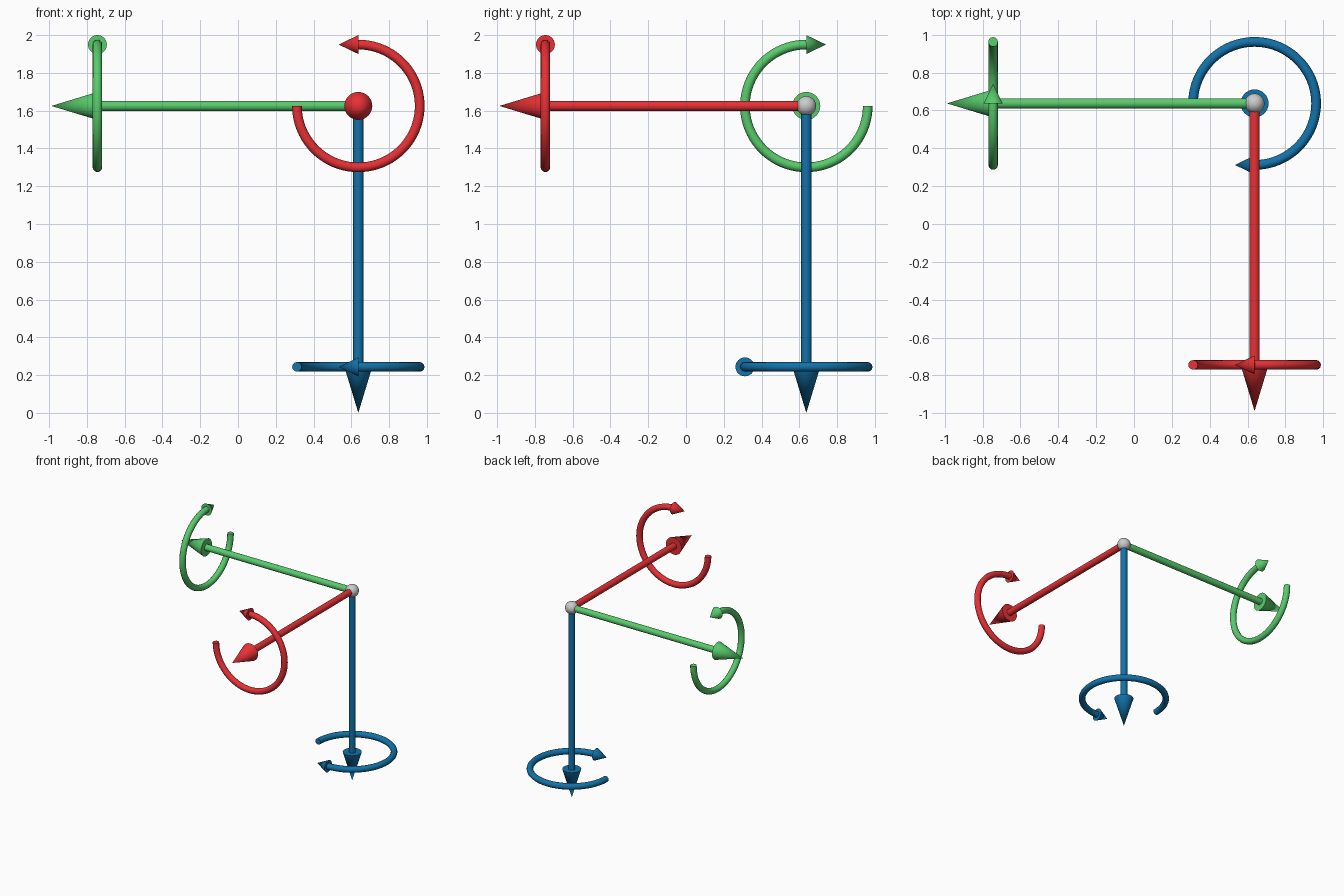
import bpy
from math import pi, sin, cos, radians
from mathutils import Vector as V

if "Cube" in bpy.data.objects:
    bpy.data.objects.remove(bpy.data.objects["Cube"])

S = 1.625                       # length of one axis arrow
O = V((0.637, 0.637, S))        # shared origin of the three axes
SHAFT = 0.85 * S                # shaft length, also where the ring sits
RING = 0.2 * S


def paint(ob, mat):
    ob.data.materials.append(mat)
    bpy.context.view_layer.objects.active = ob
    bpy.ops.object.select_all(action='DESELECT')
    ob.select_set(True)
    bpy.ops.object.shade_smooth_by_angle(angle=radians(40))


def cone(name, base, direction, length, r1, r2, mat):
    """Cylinder or cone running from base along direction."""
    bpy.ops.mesh.primitive_cone_add(
        vertices=32, radius1=r1, radius2=r2, depth=length,
        location=base + direction * length / 2,
        rotation=direction.to_track_quat('Z', 'Y').to_euler())
    ob = bpy.context.object
    ob.name = name
    paint(ob, mat)


def arc(name, centre, e1, e2, mat):
    """Three-quarter ring tube starting at e1 and turning through e2."""
    cu = bpy.data.curves.new(name, 'CURVE')
    cu.dimensions = '3D'
    cu.bevel_depth = 0.0255
    cu.bevel_resolution = 4
    cu.use_fill_caps = True
    n = 60
    sp = cu.splines.new('POLY')
    sp.points.add(n)
    for i, p in enumerate(sp.points):
        a = 1.5 * pi * i / n
        p.co = (*(centre + RING * (e1 * cos(a) + e2 * sin(a))), 1)
    ob = bpy.data.objects.new(name, cu)
    bpy.context.collection.objects.link(ob)
    bpy.context.view_layer.objects.active = ob
    bpy.ops.object.select_all(action='DESELECT')
    ob.select_set(True)
    bpy.ops.object.convert(target='MESH')
    paint(bpy.context.object, mat)


X, Y, Z = V((1, 0, 0)), V((0, 1, 0)), V((0, 0, 1))

# colour, axis direction, ring start direction, ring turn direction
axes = [
    ("red", (0.8, 0.03, 0.035, 1), -Y, -X, -Z),
    ("green", (0.1, 0.6, 0.15, 1), -X, Y, -Z),
    ("blue", (0.006, 0.17, 0.4, 1), -Z, -X, Y),
]
for name, colour, d, e1, e2 in axes:
    mat = bpy.data.materials.new(name)
    mat.diffuse_color = colour
    mat.use_nodes = True
    mat.node_tree.nodes["Principled BSDF"].inputs["Base Color"].default_value = mat.diffuse_color
    end = O + d * SHAFT
    # straight axis arrow
    cone(name + "_shaft", O, d, SHAFT, 0.027, 0.027, mat)
    cone(name + "_arrow_head", end, d, S - SHAFT, 0.074, 0, mat)
    # rotation ring with its own small head
    arc(name + "_ring", end, e1, e2, mat)
    cone(name + "_ring_head", end - e2 * RING, e1, 0.104, 0.05, 0, mat)

# origin ball
bpy.ops.mesh.primitive_uv_sphere_add(segments=32, ring_count=16, radius=0.052, location=O)
bpy.context.object.name = "origin_ball"
bpy.ops.object.shade_smooth()
